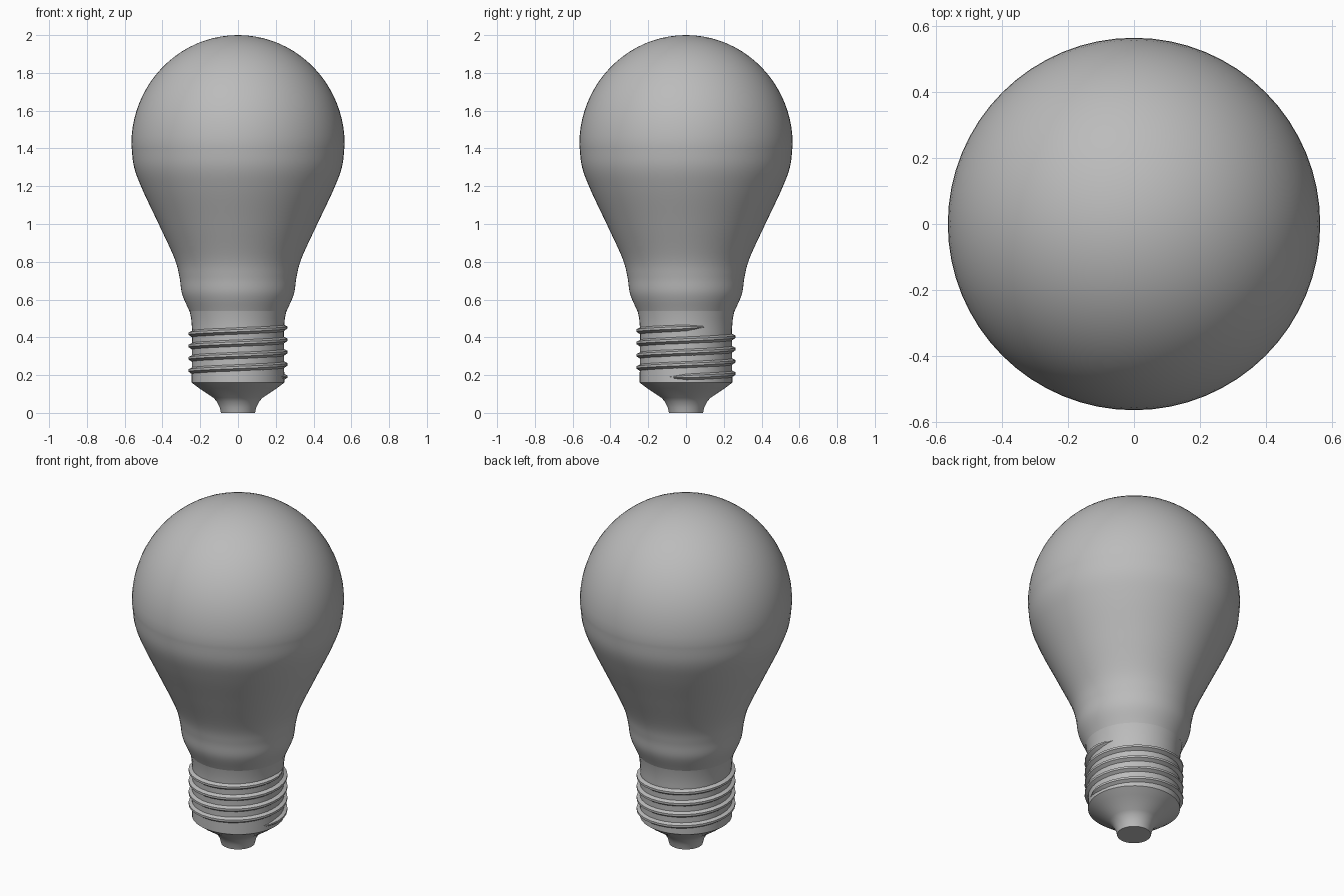
import bpy, bmesh, math
from mathutils import Vector

old = bpy.data.objects.get("Cube")
if old:
    bpy.data.objects.remove(old, do_unlink=True)

# One plain grey for the whole bulb
grey = bpy.data.materials.new("plain_grey")
grey.use_nodes = True
colour = (0.5, 0.5, 0.5, 1)
grey.diffuse_color = colour
grey.node_tree.nodes["Principled BSDF"].inputs["Base Color"].default_value = colour


def finish(name, bm, angle):
    bmesh.ops.remove_doubles(bm, verts=bm.verts, dist=1e-5)
    bmesh.ops.recalc_face_normals(bm, faces=bm.faces)
    mesh = bpy.data.meshes.new(name)
    bm.to_mesh(mesh)
    bm.free()
    mesh.materials.append(grey)
    ob = bpy.data.objects.new(name, mesh)
    bpy.context.collection.objects.link(ob)
    bpy.ops.object.select_all(action="DESELECT")
    ob.select_set(True)
    bpy.context.view_layer.objects.active = ob
    bpy.ops.object.shade_smooth_by_angle(angle=math.radians(angle))
    return ob


def lathe(name, profile, sides, angle):
    bm = bmesh.new()
    verts = [bm.verts.new((r, 0, z)) for r, z in profile]
    edges = [bm.edges.new(pair) for pair in zip(verts, verts[1:])]
    bmesh.ops.spin(bm, geom=verts + edges, axis=(0, 0, 1), cent=(0, 0, 0),
                   angle=math.tau, steps=sides)
    return finish(name, bm, angle)


def smooth_path(points, steps=6):
    """Catmull-Rom curve through the points."""
    pts = [Vector(p) for p in points]
    pts = [2 * pts[0] - pts[1]] + pts + [2 * pts[-1] - pts[-2]]
    out = []
    for a, b, c, d in zip(pts, pts[1:], pts[2:], pts[3:]):
        for i in range(steps):
            t = i / steps
            out.append(0.5 * (2 * b + (c - a) * t + (2 * a - 5 * b + 4 * c - d) * t**2
                              + (3 * b - a - 3 * c + d) * t**3))
    return out + [pts[-2]]


# Glass envelope: rounded dome flowing into a narrow neck
dome = [(0.565 * math.cos(a), 1.42 + 0.58 * math.sin(a))
        for a in (math.pi / 2 * i / 20 for i in range(21))]
neck = smooth_path([(0.258, 0.54), (0.296, 0.63), (0.31, 0.72), (0.337, 0.82),
                    (0.42, 1.0), (0.505, 1.18), (0.55, 1.3), (0.565, 1.42)])
glass = neck[:-1] + dome[:-1] + [(0, 2.0)]
lathe("glass_bulb", glass, 64, 40)

# Metal cap with its cone and bottom contact
cap = [(0, 0), (0.09, 0), (0.097, 0.03), (0.112, 0.06), (0.13, 0.08),
       (0.205, 0.13), (0.245, 0.16), (0.245, 0.2), (0.243, 0.44),
       (0.248, 0.5), (0.257, 0.542), (0, 0.542)]
lathe("screw_cap", cap, 48, 25)

# Screw thread: a ridge swept along a rising helix, with tapered ends
bm = bmesh.new()
section = [(0.235, -0.025), (0.263, -0.006), (0.263, 0.006), (0.235, 0.02)]
per_turn, pitch, start = 32, 0.065, math.radians(-22)
count = int(per_turn * 4.125)
rings = []
for i in range(count + 1):
    a = start + math.tau * i / per_turn
    z = 0.188 + pitch * i / per_turn
    taper = min(1, 0.35 + 0.3 * min(i, count - i))
    rings.append([bm.verts.new((r * math.cos(a), r * math.sin(a), z + h * taper))
                  for r, h in ((0.235 + (r - 0.235) * taper, h) for r, h in section)])
for lower, upper in zip(rings, rings[1:]):
    for k in range(4):
        n = (k + 1) % 4
        bm.faces.new((lower[k], lower[n], upper[n], upper[k]))
bm.faces.new(rings[0])
bm.faces.new(rings[-1])
finish("screw_thread", bm, 30)
